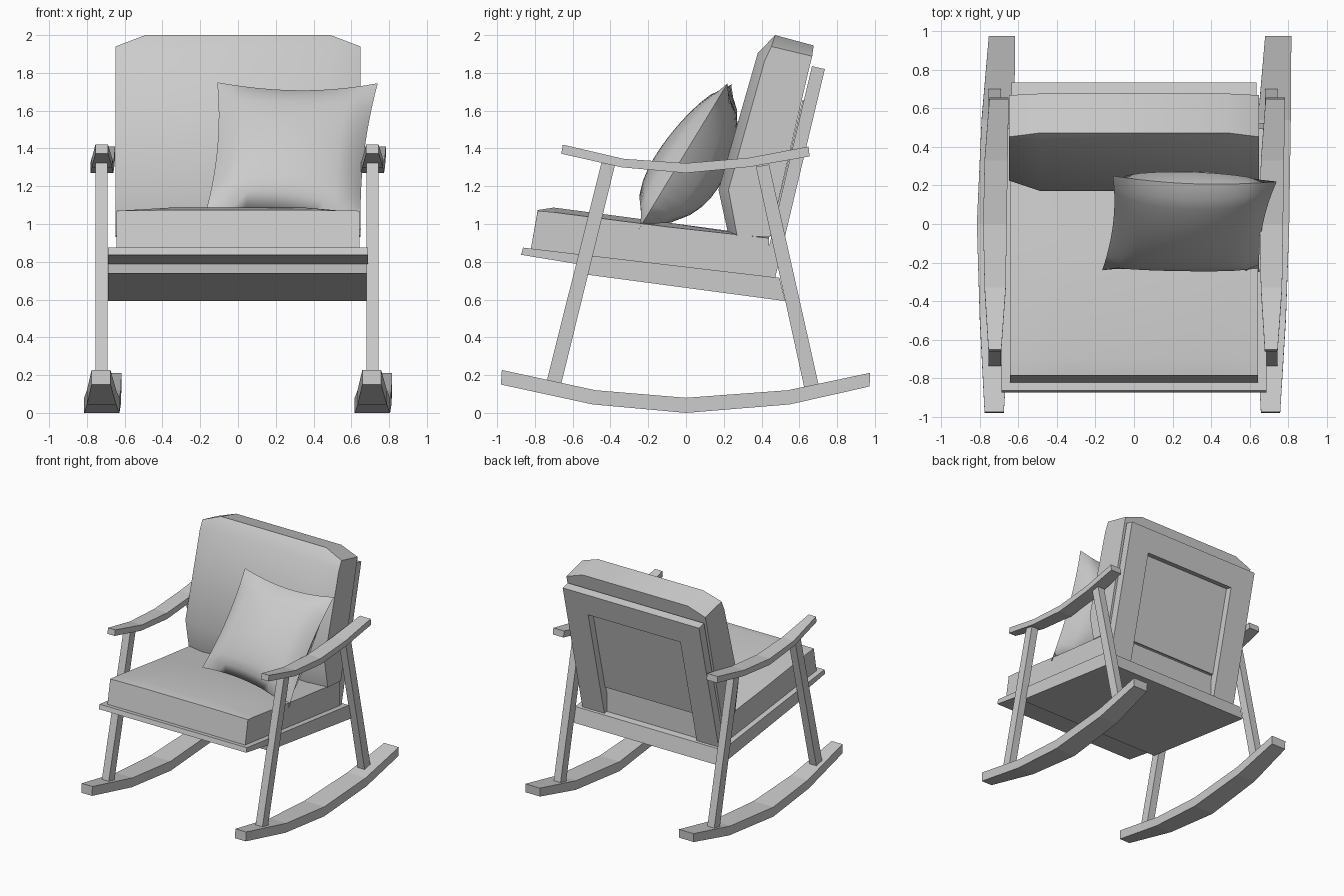
import bpy, bmesh
from mathutils import Vector

if "Cube" in bpy.data.objects:
    bpy.data.objects.remove(bpy.data.objects["Cube"])


def loft(name, sections, smooth=0):
    """Skin a list of matching closed loops and cap both ends."""
    bm = bmesh.new()
    loops = [[bm.verts.new(p) for p in s] for s in sections]
    n = len(loops[0])
    for a, b in zip(loops, loops[1:]):
        for i in range(n):
            j = (i + 1) % n
            bm.faces.new((a[i], a[j], b[j], b[i]))
    bm.faces.new(loops[0])
    bm.faces.new(loops[-1])
    return finish(name, bm, smooth)


def finish(name, bm, smooth=0):
    bmesh.ops.recalc_face_normals(bm, faces=bm.faces)
    me = bpy.data.meshes.new(name)
    bm.to_mesh(me)
    bm.free()
    ob = bpy.data.objects.new(name, me)
    bpy.context.collection.objects.link(ob)
    if smooth:
        bpy.ops.object.select_all(action='DESELECT')
        ob.select_set(True)
        bpy.context.view_layer.objects.active = ob
        bpy.ops.object.shade_smooth_by_angle(angle=smooth)
    return ob


def prism(name, profile, x0, x1):
    return loft(name, [[(x, y, z) for y, z in profile] for x in (x0, x1)])


def bent_bar(name, rows, dx):
    """Rows: top y, top z, bottom y, bottom z, x min, x max."""
    loft(name, [[(a + dx, ty, tz), (b + dx, ty, tz), (b + dx, by, bz), (a + dx, by, bz)]
                for ty, tz, by, bz, a, b in rows])


rocker = [(-.975, .227, -.98, .15, -.775, -.675),
          (-.48, .12, -.495, .045, -.80, -.645),
          (0, .08, 0, 0, -.815, -.628),
          (.54, .12, .55, .045, -.79, -.62),
          (.975, .212, .972, .14, -.753, -.617)]
armrest = [(-.652, 1.42, -.66, 1.372, -.755, -.688),
           (-.33, 1.345, -.34, 1.30, -.775, -.665),
           (0, 1.322, 0, 1.27, -.782, -.66),
           (.33, 1.35, .335, 1.302, -.775, -.655),
           (.648, 1.41, .655, 1.358, -.75, -.65)]

# side frames: rocker, armrest and two splayed legs on each side
for side, dx in (("left", 0), ("right", 1.433)):
    bent_bar(side + "_rocker", rocker, dx)
    bent_bar(side + "_armrest", armrest, dx)
    prism(side + "_front_leg", [(-.742, .15), (-.664, .14), (-.376, 1.312), (-.448, 1.322)],
          -.754 + dx, -.69 + dx)
    prism(side + "_rear_leg", [(.628, .125), (.704, .14), (.44, 1.315), (.37, 1.303)],
          -.754 + dx, -.69 + dx)

# seat frame with thin overhanging front lip
prism("seat_frame", [(-.863, .875), (-.873, .837), (-.575, .788), (-.57, .738),
                     (.525, .592), (.495, .715)], -.687, .687)

# seat cushion with slightly domed top
rows = [(-.822, .866, -.785, 1.07, 1.074), (-.70, .85, -.70, 1.062, 1.087),
        (-.1, .775, -.1, .985, 1.008), (.44, .71, .44, .925, .935)]
loft("seat_cushion", [[(-.642, yb, zb), (-.642, yt, ze), (-.35, yt, zm), (.35, yt, zm),
                       (.642, yt, ze), (.642, yb, zb)] for yb, zb, yt, ze, zm in rows], .5)


# back frame: inverted U leaning back, plus recessed panel
def lean(x, z, depth):
    return (x, .735 - (1.82 - z) * .238 - depth, z + depth * .23)


outline = [(-.635, .715), (-.635, 1.82), (.635, 1.82), (.635, .715),
           (.43, .715), (.43, 1.63), (-.43, 1.63), (-.43, .715)]
loft("back_frame", [[lean(x, z, d) for x, z in outline] for d in (0, .068)])
panel = [(-.44, .92), (-.44, 1.64), (.44, 1.64), (.44, .92)]
loft("back_panel", [[lean(x, z, d) for x, z in panel] for d in (.058, .075)])

# back cushion: fuller in the middle, chamfered toward its sides
edge = [(.27, .94), (.225, 1.18), (.415, 1.86), (.452, 1.94), (.668, 1.888), (.652, 1.825), (.445, .93)]
core = [(.225, .94), (.172, 1.18), (.38, 1.905), (.472, 2.0), (.676, 1.945), (.652, 1.83), (.445, .93)]
loft("back_cushion", [[(x, y, z) for y, z in p]
                      for x, p in ((-.648, edge), (-.49, core), (.49, core), (.648, edge))], .7)

# scatter pillow: two bulging sheets sharing a pinched border
bl, br = Vector((-.165, -.24, 1.085)), Vector((.65, -.25, .97))
tl, tr = Vector((-.11, .25, 1.75)), Vector((.74, .22, 1.745))
normal = Vector((0, -.83, .56))
N = 12
bm = bmesh.new()
grids = []
for thick in (.115, -.25):
    grid = {}
    for i in range(N + 1):
        for j in range(N + 1):
            u, v = 2 * i / N - 1, 2 * j / N - 1
            if grids and (i in (0, N) or j in (0, N)):
                grid[i, j] = grids[0][i, j]
                continue
            pu = u * (1 - .07 * (1 - v * v))
            pv = v * (1 - .11 * (1 - u * u))
            s, t = (pu + 1) / 2, (pv + 1) / 2
            p = bl.lerp(br, s).lerp(tl.lerp(tr, s), t)
            f = ((1 - u * u) * (1 - v * v)) ** .5
            p += normal * thick * f * (1 - .2 * v)
            grid[i, j] = bm.verts.new(p)
    grids.append(grid)
    for i in range(N):
        for j in range(N):
            bm.faces.new((grid[i, j], grid[i + 1, j], grid[i + 1, j + 1], grid[i, j + 1]))
finish("pillow", bm, 1.2)
